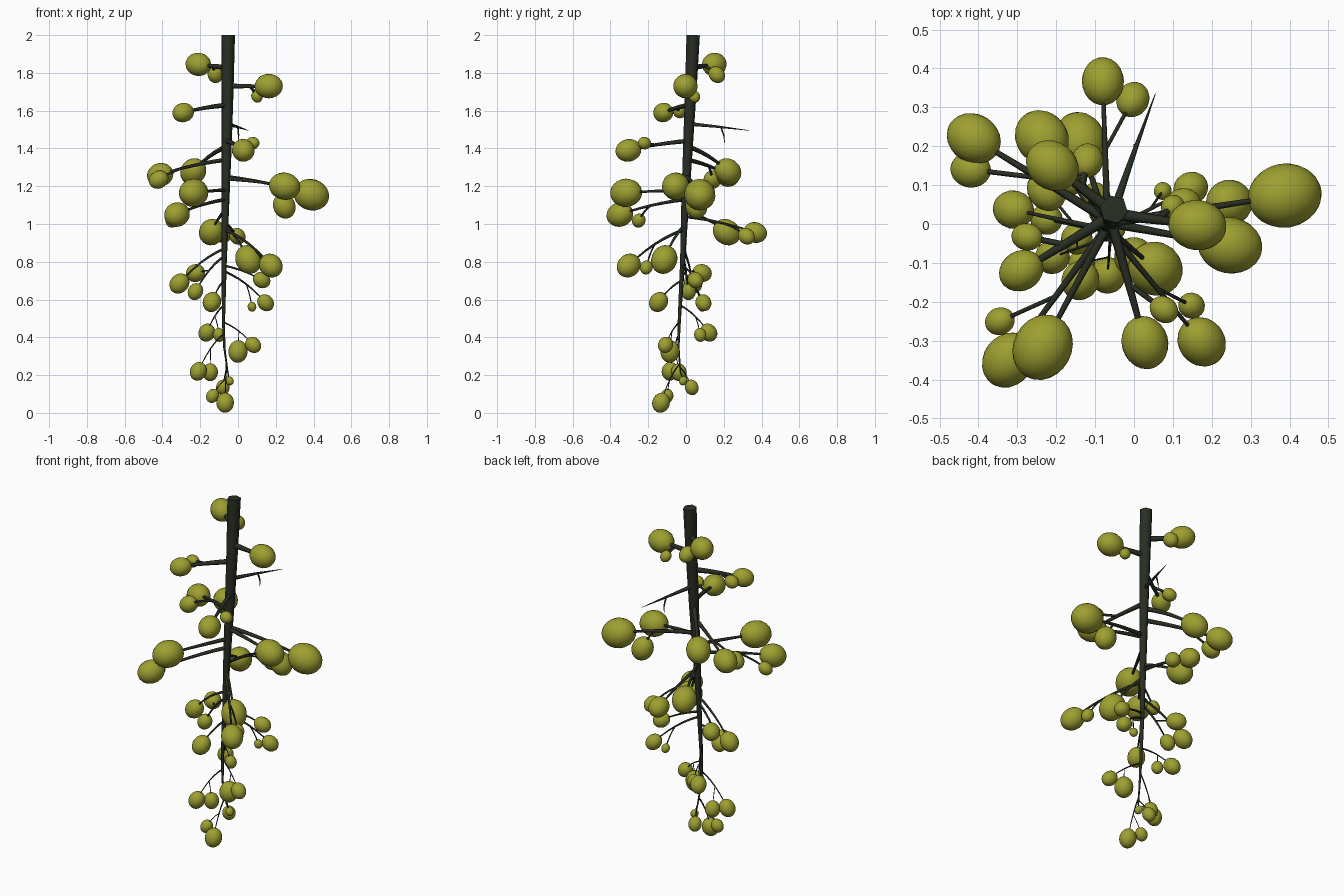
import bpy, math
from mathutils import Vector

if "Cube" in bpy.data.objects:
    bpy.data.objects.remove(bpy.data.objects["Cube"])


def material(name, color):
    m = bpy.data.materials.new(name)
    m.diffuse_color = (*color, 1)
    m.use_nodes = True
    m.node_tree.nodes["Principled BSDF"].inputs["Base Color"].default_value = m.diffuse_color
    return m


BARK = material("dark bark", (0.022, 0.028, 0.017))
OLIVE = material("olive green", (0.34, 0.35, 0.03))

# stem centre line: x, y, z, radius
STEM = [(-.052, .038, 2, .037), (-.055, .025, 1.7, .032), (-.06, .01, 1.4, .027),
        (-.067, -.005, 1.1, .021), (-.073, -.018, .8, .014), (-.077, -.035, .5, .009),
        (-.073, -.04, .35, .006), (-.055, -.03, .22, .004), (-.045, -.015, .17, .003)]


def stem_at(z):
    for a, b in zip(STEM, STEM[1:]):
        if a[2] >= z >= b[2]:
            return Vector(a).lerp(Vector(b), (a[2] - z) / (a[2] - b[2]))
    return Vector(STEM[-1])


def tube(name, points, radii):
    """Six-sided tapering tube through the points."""
    cu = bpy.data.curves.new(name, 'CURVE')
    cu.dimensions = '3D'
    cu.bevel_depth = 1
    cu.bevel_resolution = 1
    cu.use_fill_caps = True
    sp = cu.splines.new('POLY')
    sp.points.add(len(points) - 1)
    for p, co, r in zip(sp.points, points, radii):
        p.co = (*co, 1)
        p.radius = r
    cu.materials.append(BARK)
    ob = bpy.data.objects.new(name, cu)
    bpy.context.collection.objects.link(ob)


def fruit(name, center, r, direction):
    """Smooth egg, slightly longer along its stalk."""
    bpy.ops.mesh.primitive_uv_sphere_add(segments=20, ring_count=12, radius=1, location=center)
    ob = bpy.context.object
    ob.name = name
    ob.scale = (r * .95, r * .95, r * 1.1)
    ob.rotation_euler = direction.to_track_quat('Z', 'Y').to_euler()
    ob.data.materials.append(OLIVE)
    bpy.ops.object.shade_smooth()


def arc(a, c, droop=.3):
    """Points that leave sideways first and then droop towards the end."""
    mid = a.lerp(c, .55)
    mid.z = a.z + (c.z - a.z) * droop
    return [a * (1 - t) ** 2 + mid * 2 * t * (1 - t) + c * t * t for t in [i / 6 for i in range(7)]]


def branch(name, z, fruits):
    """Branch from the stem to its first fruit, side stalks to the others."""
    base = stem_at(z)
    start, thick = base.to_3d(), max(.0045, base.w * .5)
    main = arc(start, Vector(fruits[0][:3]))
    tube(name, main, [thick * (1 - .09 * i) for i in range(7)])
    fruit(name + "_fruit", main[-1], fruits[0][3], main[-1] - main[-2])
    for i, (x, y, zz, r) in enumerate(fruits[1:]):
        side = arc(main[3], Vector((x, y, zz)))
        tube(f"{name}_stalk_{i}", side, [thick * .5] * 7)
        fruit(f"{name}_side_fruit_{i}", side[-1], r, side[-1] - side[-2])


# main stem
tube("stem", [p[:3] for p in STEM], [p[3] for p in STEM])

# branches, top to bottom: start height, then fruits as x, y, z, radius
branch("top_left_branch", 1.83, [(-.21, .15, 1.845, .065), (-.12, .163, 1.79, .043)])
branch("top_right_branch", 1.73, [(.163, -.003, 1.73, .068), (.1, .045, 1.675, .031)])
branch("left_branch", 1.63, [(-.29, -.12, 1.59, .054), (-.275, -.033, 1.595, .037)])
branch("front_branch", 1.44, [(.028, -.305, 1.39, .063), (.077, -.22, 1.428, .035)])
branch("back_left_branch", 1.41, [(-.237, .222, 1.278, .07)])
branch("far_left_branch", 1.34, [(-.412, .22, 1.26, .066), (-.42, .14, 1.235, .049)])
branch("far_right_branch", 1.25, [(.388, .073, 1.155, .087), (.245, .055, 1.095, .062)])
branch("right_branch", 1.24, [(.247, -.055, 1.2, .076)])
branch("front_left_branch", 1.18, [(-.235, -.317, 1.165, .079)])
branch("low_front_left_branch", 1.13, [(-.323, -.35, 1.05, .068), (-.345, -.25, 1.018, .037)])
branch("back_mid_branch", 1.07, [(-.14, .215, .957, .07)])
branch("back_branch", 1.04, [(-.08, .367, .955, .057), (-.003, .32, .935, .044)])
branch("mid_front_branch", .99, [(.055, -.115, .812, .072)])
branch("front_right_branch", .97, [(.174, -.303, .78, .063), (.148, -.21, .77, .035)])
branch("mid_left_branch", .87, [(-.31, .037, .685, .052)])
branch("low_left_branch", .83, [(-.225, .012, .642, .042), (-.225, .085, .74, .05)])
branch("mid_right_branch", .78, [(.125, .05, .703, .044)])
branch("low_front_branch", .7, [(-.138, -.145, .587, .051)])
branch("low_right_branch", .75, [(.146, .092, .583, .044), (.074, .085, .562, .024)])
branch("low_back_branch", .57, [(-.165, .12, .425, .046), (-.1, .075, .413, .034)])
branch("lower_right_branch", .48, [(.08, -.108, .36, .042), (0, -.085, .325, .054)])
branch("lower_left_branch", .42, [(-.21, -.085, .22, .046), (-.147, -.038, .215, .043)])
branch("tip_branch", .26, [(-.068, -.132, .054, .049), (-.135, -.1, .09, .035)])
branch("tip_back_branch", .24, [(-.08, .03, .135, .038), (-.045, -.015, .17, .023)])

# bare branch with a small twig
start = stem_at(1.53).to_3d()
tube("bare_branch", [start, (-.005, .17, 1.515), (.055, .335, 1.495)], [.012, .007, .001])
tube("bare_twig", [(0, .185, 1.513), (.003, .2, 1.47), (.0, .205, 1.43)], [.005, .004, .001])
